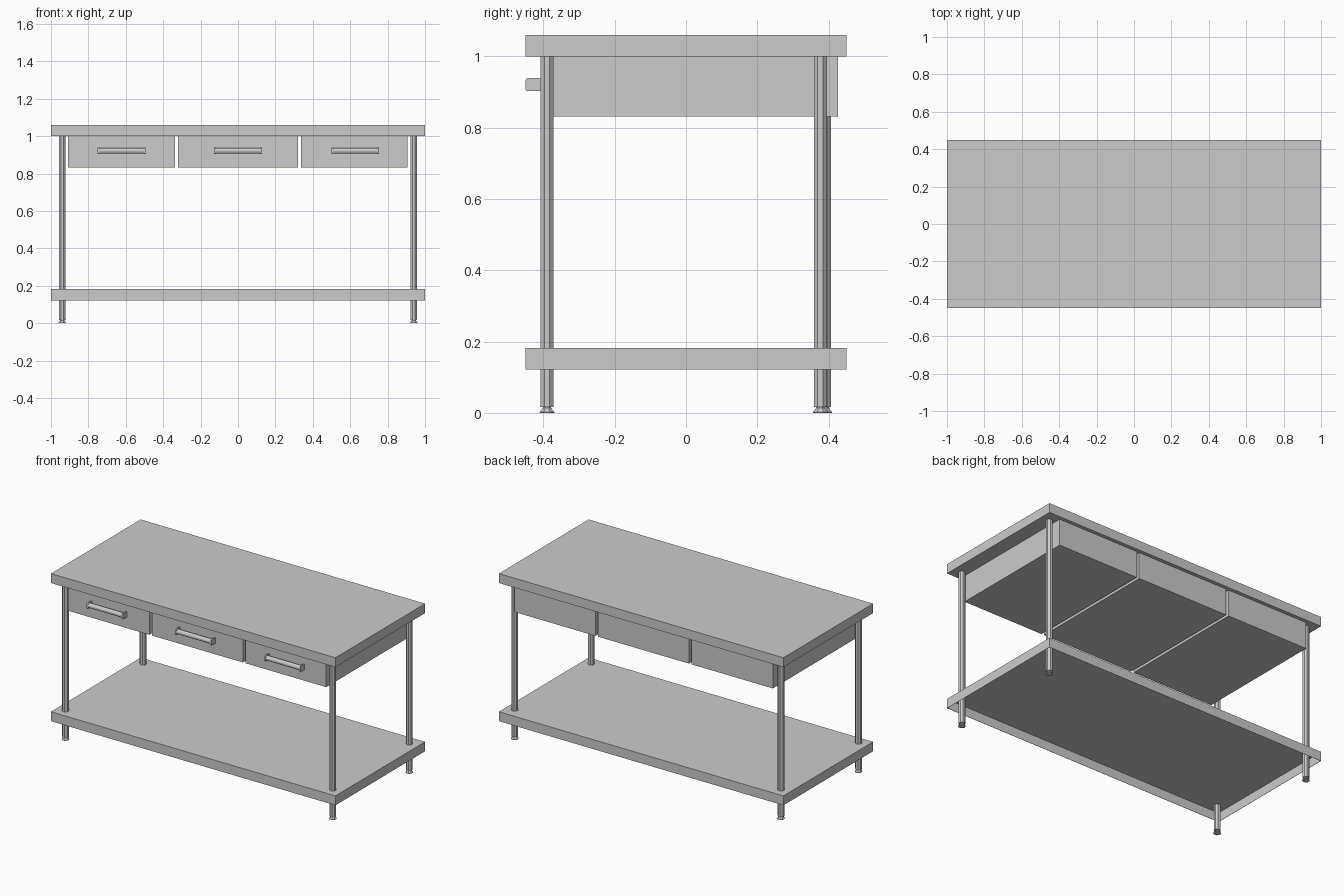
import bpy, bmesh, math
from mathutils import Matrix

if "Cube" in bpy.data.objects:
    bpy.data.objects.remove(bpy.data.objects["Cube"])


def finish(bm, name):
    bmesh.ops.recalc_face_normals(bm, faces=bm.faces)
    mesh = bpy.data.meshes.new(name)
    bm.to_mesh(mesh)
    bm.free()
    ob = bpy.data.objects.new(name, mesh)
    bpy.context.collection.objects.link(ob)
    return ob


def box(name, x, y, z, bevel=0, tray=0):
    """Box from (min, max) ranges; bevel rounds the edges along x,
    tray hollows the box from below, leaving walls of that thickness."""
    bm = bmesh.new()
    size = [b - a for a, b in (x, y, z)]
    mid = [(a + b) / 2 for a, b in (x, y, z)]
    bmesh.ops.create_cube(bm, size=1, matrix=Matrix.Translation(mid) @ Matrix.Diagonal((*size, 1)))
    if bevel:
        edges = [e for e in bm.edges if abs(e.verts[0].co.x - e.verts[1].co.x) > 1e-5]
        bmesh.ops.bevel(bm, geom=edges, offset=bevel, segments=3, profile=0.5, affect='EDGES')
    if tray:
        bottom = min(bm.faces, key=lambda f: f.calc_center_median().z)
        bmesh.ops.inset_region(bm, faces=[bottom], thickness=tray)
        inner = bmesh.ops.extrude_face_region(bm, geom=[bottom])["geom"]
        bmesh.ops.delete(bm, geom=[bottom], context='FACES_ONLY')
        verts = [v for v in inner if isinstance(v, bmesh.types.BMVert)]
        bmesh.ops.translate(bm, verts=verts, vec=(0, 0, size[2] - tray))
    return finish(bm, name)


def lathe(name, profile, sides, matrix):
    """Revolve (radius, height) points around z, cap both ends, then place."""
    bm = bmesh.new()
    rings = [[bm.verts.new((r * math.cos(2 * math.pi * (i + 0.5) / sides),
                            r * math.sin(2 * math.pi * (i + 0.5) / sides), h))
              for i in range(sides)] for r, h in profile]
    for a, b in zip(rings, rings[1:]):
        for i in range(sides):
            j = (i + 1) % sides
            bm.faces.new((a[i], a[j], b[j], b[i]))
    bm.faces.new(rings[0])
    bm.faces.new(rings[-1])
    bm.transform(matrix)
    return finish(bm, name)


# Worktop, and lower shelf folded from thin sheet (open underneath)
box("worktop", (-1, 1), (-0.45, 0.45), (1.0, 1.06))
box("lower_shelf", (-1, 1), (-0.45, 0.45), (0.122, 0.182), tray=0.002)

# Eight-sided legs with small flared feet
LEG = [(0.0225, 0), (0.0225, 0.002), (0.0125, 0.014), (0.0125, 0.017), (0.0198, 0.017), (0.0198, 1.0)]
legs = {"front_left_leg": (-0.94, -0.39), "front_right_leg": (0.94, -0.39),
        "back_left_leg": (-0.94, 0.389), "back_right_leg": (0.94, 0.377)}
for name, (x, y) in legs.items():
    lathe(name, LEG, 8, Matrix.Translation((x, y, 0)))

# Drawers, each with a bar handle between two end brackets
drawers = {"left": (-0.91, -0.338, -0.622), "middle": (-0.32, 0.32, 0), "right": (0.338, 0.906, 0.627)}
for side, (x0, x1, hx) in drawers.items():
    box(side + "_drawer", (x0, x1), (-0.408, 0.427), (0.832, 1.0))
    bar = Matrix.Translation((hx, -0.433, 0.921)) @ Matrix.Rotation(math.pi / 2, 4, 'Y')
    lathe(side + "_handle_bar", [(0.0155, -0.12), (0.0155, 0.12)], 12, bar)
    for s in (-1, 1):
        a, b = sorted((hx + s * 0.119, hx + s * 0.128))
        box(side + "_handle_bracket", (a, b), (-0.45, -0.406), (0.903, 0.939), bevel=0.006)
